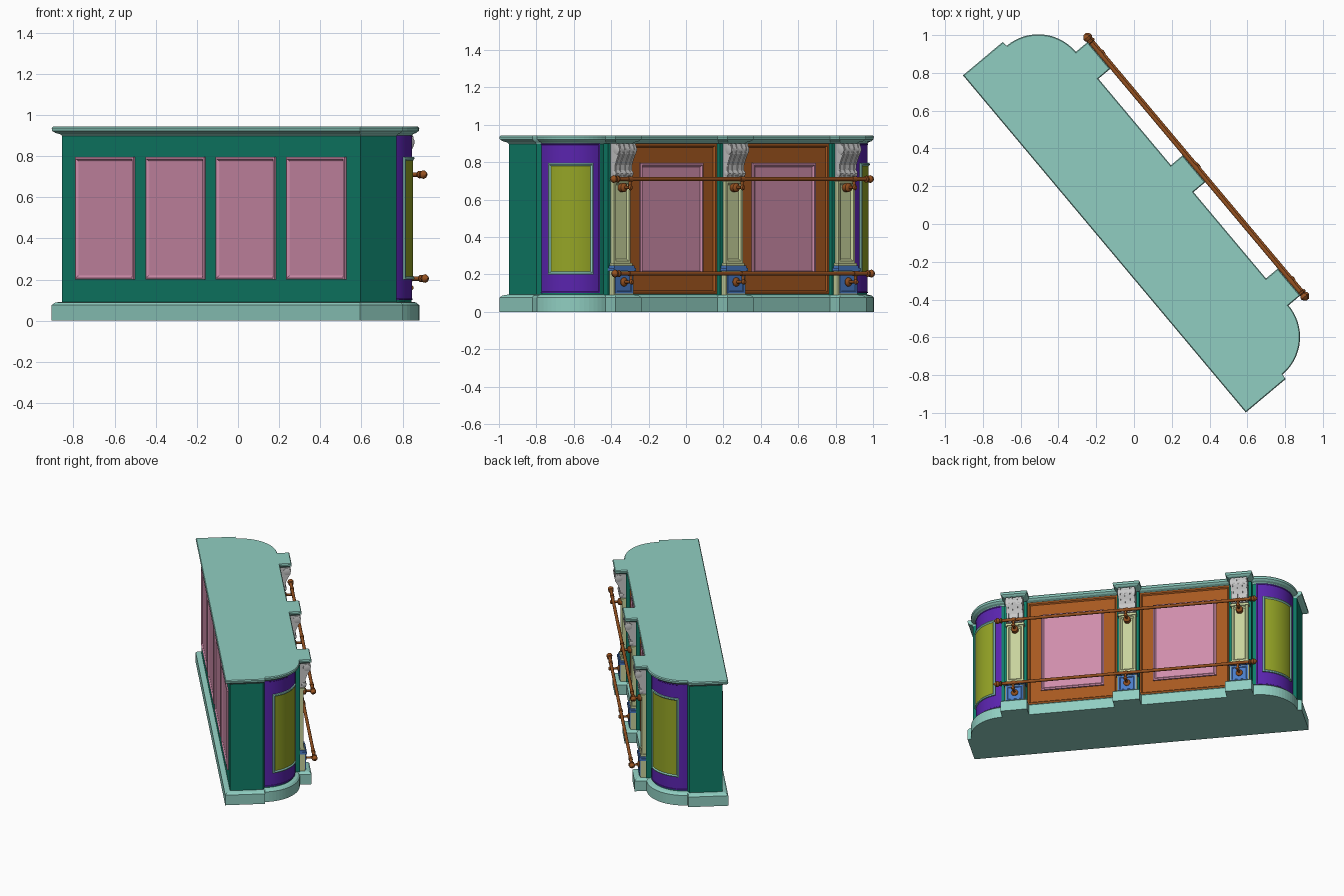
import bpy, bmesh, math
from mathutils import Vector, Matrix

if "Cube" in bpy.data.objects:
    bpy.data.objects.remove(bpy.data.objects["Cube"])


def material(name, hexa):
    rgb = [int(hexa[i:i + 2], 16) / 255 for i in (0, 2, 4)]
    col = [c / 12.92 if c < 0.04 else ((c + 0.055) / 1.055) ** 2.4 for c in rgb] + [1]
    m = bpy.data.materials.new(name)
    m.use_nodes = True
    m.diffuse_color = col
    m.node_tree.nodes["Principled BSDF"].inputs["Base Color"].default_value = col
    return m


TEAL = material("pale teal", "90cec1")
GREEN = material("deep green", "0f7d68")
PURPLE = material("purple", "5a24ae")
OLIVE = material("olive yellow", "95a526")
PINK = material("dusty pink", "cf8dab")
ORANGE = material("orange brown", "a65820")
BRASS = material("rail brown", "94501f")
CREAM = material("cream", "c8d29c")
BLUE = material("blue", "4a7cc8")
GREY = material("pale grey", "c6c6c6")

# The whole counter stands at an angle on the ground plane
TURN = Matrix.Rotation(math.radians(-50), 4, "Z") @ Matrix.Translation((-0.02, 0, 0))
HALF, BACK, FRONT, JUT = 1.165, -0.188, 0.35, 0.432
PIERS, PIER_W = (0.783, 0, -0.783), 0.093
ARC_X, ARC_Y, ARC_R = 0.876, 0.09, 0.26
BODY = 0.036
WALL = FRONT - BODY


def finish(name, bm, mats, smooth=False):
    bmesh.ops.recalc_face_normals(bm, faces=bm.faces)
    me = bpy.data.meshes.new(name)
    bm.to_mesh(me)
    bm.free()
    for m in mats:
        me.materials.append(m)
    ob = bpy.data.objects.new(name, me)
    bpy.context.collection.objects.link(ob)
    ob.matrix_world = TURN
    if smooth:
        bpy.ops.object.select_all(action="DESELECT")
        ob.select_set(True)
        bpy.context.view_layer.objects.active = ob
        bpy.ops.object.shade_smooth_by_angle(angle=math.radians(35))
    return ob


def loft(name, rings, mat, smooth=False):
    """Skin a stack of equal rings and close both ends."""
    bm = bmesh.new()
    vs = [[bm.verts.new(p) for p in r] for r in rings]
    n = len(vs[0])
    for a, b in zip(vs, vs[1:]):
        for i in range(n):
            bm.faces.new((a[i], a[(i + 1) % n], b[(i + 1) % n], b[i]))
    bm.faces.new(vs[0])
    bm.faces.new(vs[-1])
    return finish(name, bm, [mat], smooth)


def box(name, x0, x1, y0, y1, z0, z1, mat):
    rect = [(x0, y0), (x1, y0), (x1, y1), (x0, y1)]
    return loft(name, [[(x, y, z) for x, y in rect] for z in (z0, z1)], mat)


def lathe(name, origin, axis, profile, mat, n=14):
    """Turned part: profile holds (distance along axis, radius)."""
    rot = Vector((0, 0, 1)).rotation_difference(Vector(axis))
    turn = [i * math.tau / n for i in range(n)]
    rings = [[Vector(origin) + rot @ Vector((r * math.cos(t), r * math.sin(t), d)) for t in turn]
             for d, r in profile]
    return loft(name, rings, mat, True)


def panel(name, a0, a1, z0, z1, place, steps, frame, face, n=1):
    """Moulded panel on a flat or curved wall; steps holds (inset, depth)."""
    bm = bmesh.new()
    rings = []
    for off, d in steps:
        xs = [a0 + off + (a1 - a0 - 2 * off) * i / n for i in range(n + 1)]
        pts = [(a, z0 + off) for a in xs] + [(a, z1 - off) for a in reversed(xs)]
        rings.append([bm.verts.new(place(a, z, d)) for a, z in pts])
    m = len(rings[0])
    for a, b in zip(rings, rings[1:]):
        for i in range(m):
            bm.faces.new((a[i], a[(i + 1) % m], b[(i + 1) % m], b[i]))
    for r, idx in ((rings[0], 0), (rings[-1], 1)):
        for i in range(n):
            bm.faces.new((r[i], r[i + 1], r[m - 2 - i], r[m - 1 - i])).material_index = idx
    return finish(name, bm, [frame, face], n > 1)


def outline(off, z, piers=True):
    """Plan of the counter, shrunk by off."""
    r = ARC_R - off
    arc = [(ARC_X + r * math.cos(t), ARC_Y + r * math.sin(t))
           for t in (i * math.pi / 32 for i in range(17))]
    end = [(HALF - off, BACK + off), (HALF - off, ARC_Y - 0.003 - off * 0.3)]
    pts = end + arc
    if piers:
        w = PIER_W - off
        for p in PIERS:
            pts += [(p + w, FRONT - off), (p + w, JUT - off), (p - w, JUT - off), (p - w, FRONT - off)]
    pts += [(-x, y) for x, y in reversed(end + arc)]
    return [(x, y, z) for x, y in pts]


# Plinth, body and counter top
loft("plinth", [outline(o, z) for o, z in ((0, 0), (0, 0.076), (0.012, 0.088), (0.03, 0.092))], TEAL)
loft("body", [outline(BODY, z, False) for z in (0.08, 0.91)], GREEN)
loft("counter_top", [outline(o, z) for o, z in (
    (0.038, 0.895), (0.03, 0.906), (0.014, 0.912), (0.002, 0.922), (0, 0.936), (0.005, 0.943))], TEAL)

MOULD = ((0, -0.01), (0, 0.010), (0.008, 0.013), (0.018, 0.004), (0.022, 0.003))


def on_back(a, z, d):
    return (a, BACK + BODY - d, z)


def on_front(a, z, d):
    return (a, WALL + d, z)


# Four panels along the flat side
for i in range(4):
    c = (i - 1.5) * 0.532
    panel("back_panel", c - 0.222, c + 0.222, 0.2, 0.795, on_back, MOULD, PINK, PINK)

# Two bays between the piers
for s in (-1, 1):
    c = s * 0.3915
    panel("bay_board", c - 0.315, c + 0.315, 0.095, 0.9, on_front,
          ((0, -0.01), (0, 0.012), (0.012, 0.012), (0.02, 0.003)), ORANGE, ORANGE)
    panel("bay_panel", c - 0.22, c + 0.22, 0.2, 0.795, on_front,
          ((0, -0.01), (0, 0.014), (0.01, 0.016), (0.02, 0.007)), PINK, PINK)

# Rounded corners with a curved board and framed panel
for s in (-1, 1):
    rad = ARC_R - BODY

    def on_arc(a, z, d):
        t = a / rad
        return (s * (ARC_X + (rad + d) * math.cos(t)), ARC_Y + (rad + d) * math.sin(t), z)

    def arc_at(deg):
        return rad * math.radians(deg)

    panel("corner_board", arc_at(-4), arc_at(87), 0.1, 0.9, on_arc,
          ((0, -0.01), (0, 0.005), (0.006, 0.005), (0.008, 0.003)), PURPLE, PURPLE, 18)
    panel("corner_panel", arc_at(14), arc_at(76), 0.2, 0.795, on_arc,
          ((0, -0.01), (0, 0.013), (0.008, 0.015), (0.016, 0.008)), TEAL, OLIVE, 14)

# Carved bracket shape (depth, height)
CORBEL = [(0.33, 0.9), (0.418, 0.9), (0.425, 0.875), (0.42, 0.845), (0.402, 0.815),
          (0.389, 0.785), (0.387, 0.76), (0.395, 0.74), (0.39, 0.72), (0.33, 0.715)]


def corbel(name, x, w, grow):
    loft(name, [[(x + e, y + (grow if y > 0.35 else 0), z) for y, z in CORBEL]
                for e in (-w, w)], GREY)


RAILS = ((0.71, 0.442, "upper"), (0.205, 0.452, "lower"))

for p in PIERS:
    # Pier: backing, pedestal, cap mouldings and shaft
    box("pier_backing", p - 0.078, p + 0.078, 0.29, 0.352, 0.09, 0.9, GREEN)
    box("pedestal", p - 0.068, p + 0.068, 0.3, 0.39, 0.09, 0.222, CREAM)
    panel("pedestal_panel", p - 0.06, p + 0.06, 0.098, 0.214, lambda a, z, d: (a, 0.39 + d, z),
          ((0, -0.01), (0, 0.006), (0.01, 0.006), (0.014, 0.002)), BLUE, BLUE)
    for z, w in ((0.22, 0.076), (0.234, 0.07)):
        box("pedestal_cap", p - w, p + w, 0.3, 0.326 + w, z, z + 0.014, BLUE)
    box("shaft_foot", p - 0.064, p + 0.064, 0.3, 0.388, 0.248, 0.262, CREAM)
    panel("shaft", p - 0.058, p + 0.058, 0.26, 0.7, lambda a, z, d: (a, 0.38 + d, z),
          ((0, -0.07), (0, 0), (0.012, 0), (0.022, -0.01)), CREAM, CREAM)
    box("shaft_neck", p - 0.064, p + 0.064, 0.3, 0.388, 0.698, 0.715, CREAM)

    # Carved bracket with ribs, volutes and leaf beads
    corbel("corbel", p, 0.058, 0)
    for dx in (-0.048, -0.018, 0.018, 0.048):
        corbel("corbel_rib", p + dx, 0.007, 0.006)
    for y, z, r in ((0.403, 0.868, 0.026), (0.383, 0.74, 0.016)):
        lathe("volute", (p, y, z), (1, 0, 0), ((-0.064, r * 0.5), (-0.061, r), (0.061, r), (0.064, r * 0.5)), GREY)

    # Rail brackets
    for z, y, label in RAILS:
        zk = z - 0.045
        lathe(label + "_bracket_rose", (p, 0.36, zk), (0, 1, 0),
              ((0, 0.024), (0.036, 0.024), (0.042, 0.018), (0.046, 0.009)), BRASS)
        lathe(label + "_bracket_arm", (p, 0.38, zk), (0, 1, 0),
              ((0, 0.008), (y - 0.385, 0.008), (y - 0.375, 0.015), (y - 0.365, 0.009)), BRASS)
        lathe(label + "_bracket_stem", (p, y, zk), (0, 0, 1), ((-0.008, 0.006), (0, 0.009), (0.04, 0.008)), BRASS)
        lathe(label + "_bracket_collar", (p - 0.015, y, z), (1, 0, 0), ((0, 0.014), (0.03, 0.014)), BRASS)

# Foot and hand rails with turned finials
for z, y, label in RAILS:
    lathe(label + "_rail", (-0.87, y, z), (1, 0, 0), ((0, 0.011), (1.74, 0.011)), BRASS)
    for s in (-1, 1):
        lathe(label + "_rail_finial", (s * 0.86, y, z), (s, 0, 0),
              ((0, 0.011), (0.004, 0.018), (0.012, 0.018), (0.018, 0.013), (0.026, 0.019),
               (0.036, 0.021), (0.046, 0.016), (0.052, 0.009), (0.058, 0.004)), BRASS)
